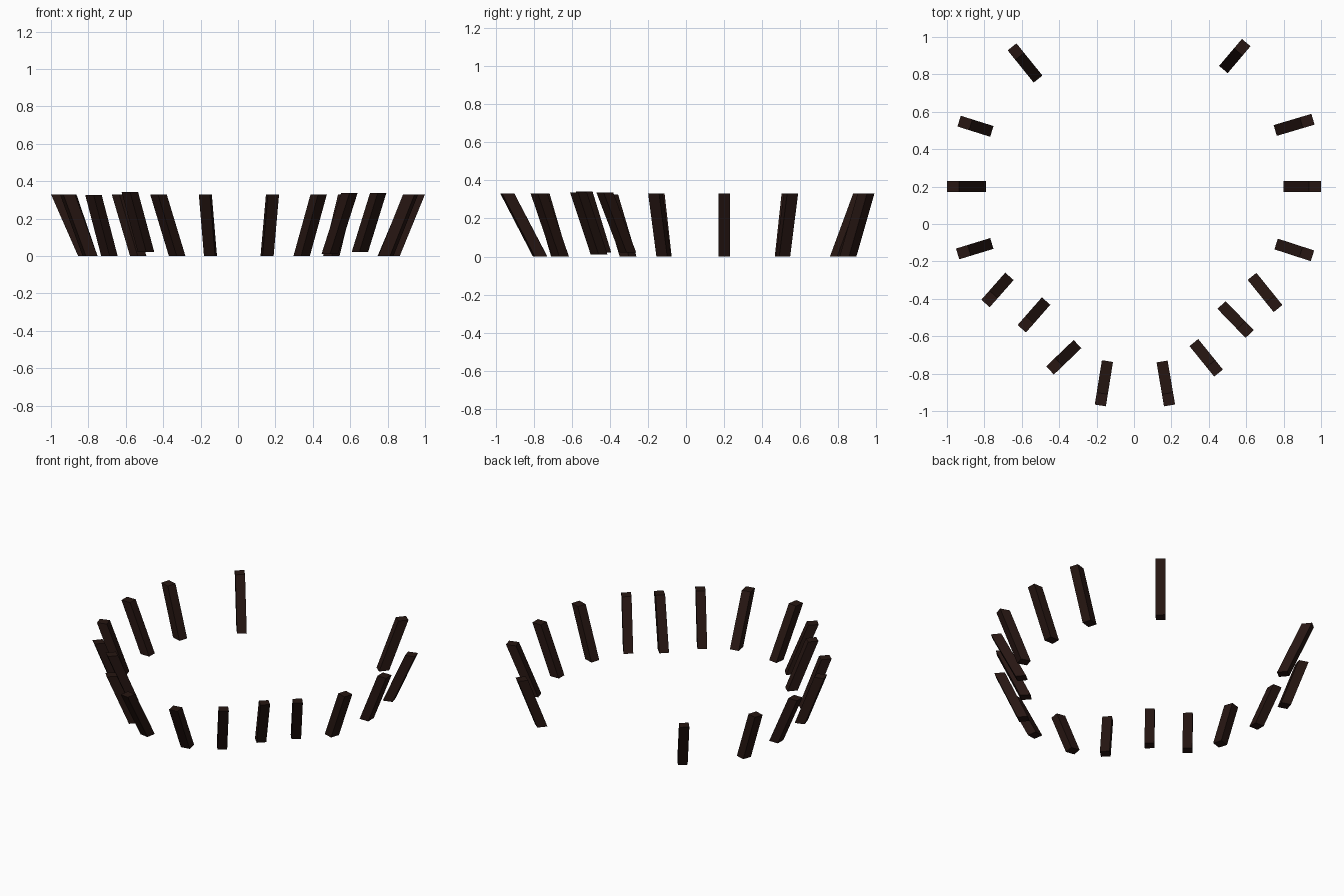
import bpy, bmesh
from mathutils import Vector

WIDTH, DEPTH = 0.06, 0.065

wood = bpy.data.materials.new("dark_wood")
wood.diffuse_color = (0.02, 0.008, 0.006, 1)

# Each post in plan: inner (bottom) end, outer (top) end, bottom z, top z
posts = [
    (0.80, 0.20, 1.00, 0.20, 0, 0.33), (-0.79, 0.20, -1.00, 0.20, 0, 0.33),
    (0.755, 0.50, 0.957, 0.56, 0, 0.33), (-0.76, 0.495, -0.935, 0.55, 0, 0.33),
    (0.478, 0.826, 0.60, 0.97, 0, 0.33), (-0.513, 0.775, -0.652, 0.947, 0, 0.33),
    (0.76, -0.107, 0.954, -0.17, 0, 0.33), (-0.76, -0.104, -0.943, -0.16, 0, 0.33),
    (0.631, -0.28, 0.77, -0.452, 0.02, 0.337), (-0.666, -0.28, -0.794, -0.425, 0, 0.325),
    (0.468, -0.433, 0.618, -0.588, 0.01, 0.337), (-0.47, -0.412, -0.60, -0.56, 0.02, 0.343),
    (0.32, -0.634, 0.452, -0.797, 0, 0.33), (-0.302, -0.642, -0.449, -0.783, 0, 0.33),
    (0.15, -0.735, 0.19, -0.97, 0, 0.33), (-0.142, -0.733, -0.18, -0.97, 0, 0.33),
]


def leaning_post(name, x0, y0, x1, y1, z0, z1):
    """Square post sheared outward, with level ends."""
    inner, outer = Vector((x0, y0, 0)), Vector((x1, y1, 0))
    out = (outer - inner).normalized()
    side = Vector((-out.y, out.x, 0))
    lean = (outer - inner).length - DEPTH
    bm = bmesh.new()
    bmesh.ops.create_cube(bm, size=1)
    for v in bm.verts:
        t = v.co.z + 0.5
        v.co = (inner + out * (DEPTH * (v.co.x + 0.5) + lean * t)
                + side * (WIDTH * v.co.y) + Vector((0, 0, z0 + (z1 - z0) * t)))
    mesh = bpy.data.meshes.new(name)
    bm.to_mesh(mesh)
    bm.free()
    mesh.materials.append(wood)
    bpy.context.collection.objects.link(bpy.data.objects.new(name, mesh))


# Ring of outward-leaning posts, open at the back
for i, p in enumerate(posts):
    leaning_post(f"post_{i + 1}", *p)
